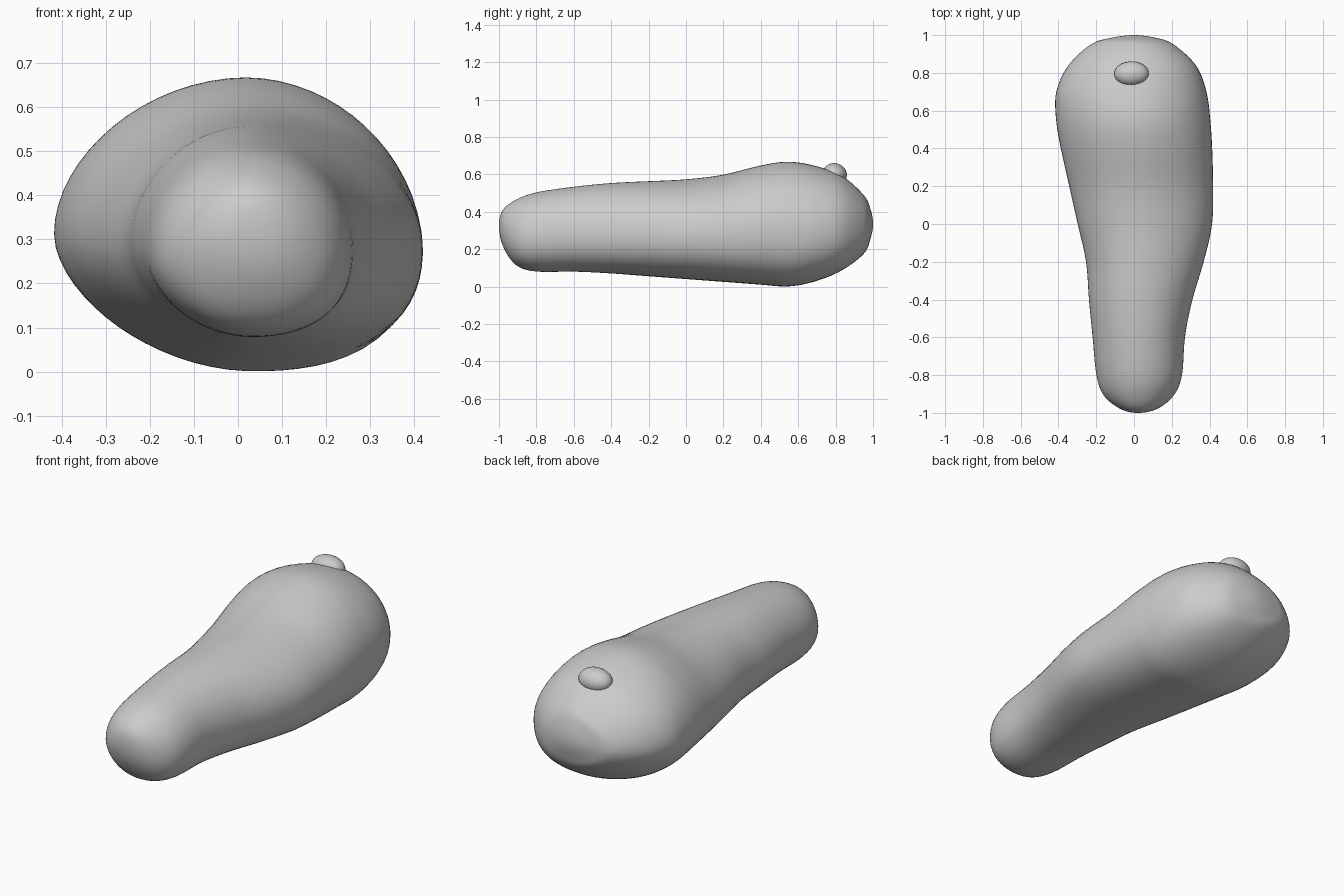
import bpy, bmesh, math
from mathutils import Vector

cube = bpy.data.objects.get("Cube")
if cube:
    bpy.data.objects.remove(cube)

grey = bpy.data.materials.new("soft grey")
grey.use_nodes = True
colour = (0.6, 0.6, 0.6, 1)
grey.diffuse_color = colour
grey.node_tree.nodes["Principled BSDF"].inputs["Base Color"].default_value = colour

# Body stations along the length: y, right side x, left side x, bottom z, top z
STATIONS = [
    (-1, .02, .02, .33, .33),
    (-.98, -.07, .12, .22, .41),
    (-.91, -.16, .21, .115, .465),
    (-.8, -.2, .255, .08, .505),
    (-.6, -.22, .27, .08, .535),
    (-.4, -.24, .31, .07, .555),
    (-.2, -.255, .37, .055, .565),
    (0, -.3, .415, .04, .575),
    (.2, -.345, .42, .025, .6),
    (.4, -.39, .415, .01, .65),
    (.55, -.415, .405, 0, .67),
    (.7, -.415, .385, .03, .645),
    (.84, -.35, .33, .09, .59),
    (.95, -.23, .21, .175, .49),
    (.985, -.125, .12, .25, .42),
    (1, 0, 0, .335, .335),
]
SIDES, STEPS = 64, 6


def spline(a, b, c, d, t):
    return [0.5 * (2 * q + (r - p) * t + (2 * p - 5 * q + 4 * r - s) * t * t
                   + (3 * q - p - 3 * r + s) * t ** 3)
            for p, q, r, s in zip(a, b, c, d)]


def mirrored(row):
    y, x0, x1, z0, z1 = row
    return (y, x1, x0, z1, z0)


def section_point(row, angle):
    y, x0, x1, z0, z1 = row
    c, s = math.cos(angle), math.sin(angle)
    # The lower left flank is full; the lower right one is flatter
    if s >= 0:
        n = 1.9
    else:
        n = 2.6 if c > 0 else 1.75
    big = min(1, max(0, (y + 1) / 1.2))
    n = 2.1 + (n - 2.1) * (0.5 + 0.5 * big)
    k = (abs(c) ** n + abs(s) ** n) ** (-1 / n)
    cx = x0 + (x1 - x0) * 0.5
    cx += (0.025 - cx) * 0.8 if x1 - x0 > 0.4 else 0
    cz = z0 + (z1 - z0) * 0.46
    rx = x1 - cx if c > 0 else cx - x0
    rz = z1 - cz if s > 0 else cz - z0
    return Vector((cx + rx * c * k, y, cz + rz * s * k))


def finish(name, bm):
    bmesh.ops.recalc_face_normals(bm, faces=bm.faces)
    for f in bm.faces:
        f.smooth = True
    mesh = bpy.data.meshes.new(name)
    bm.to_mesh(mesh)
    bm.free()
    mesh.materials.append(grey)
    ob = bpy.data.objects.new(name, mesh)
    bpy.context.collection.objects.link(ob)
    return ob


# Body: a lofted, rounded, slightly lopsided club
rows = [mirrored(STATIONS[1])] + STATIONS + [mirrored(STATIONS[-2])]
path = [spline(*rows[i:i + 4], j / STEPS)
        for i in range(len(rows) - 3) for j in range(STEPS)][1:]
bm = bmesh.new()
rings = [[bm.verts.new(section_point(row, math.tau * i / SIDES)) for i in range(SIDES)]
         for row in path]
for a, b in zip(rings, rings[1:]):
    for i in range(SIDES):
        j = (i + 1) % SIDES
        bm.faces.new((a[i], a[j], b[j], b[i]))
for ring, end in ((rings[0], STATIONS[0]), (rings[-1], STATIONS[-1])):
    tip = bm.verts.new((end[1], end[0], end[3]))
    for i in range(SIDES):
        bm.faces.new((ring[i], ring[(i + 1) % SIDES], tip))
# Even out the loft
for _ in range(4):
    bmesh.ops.smooth_vert(bm, verts=bm.verts, factor=0.4,
                          use_axis_x=True, use_axis_z=True)
finish("body", bm)

# Small knob on top of the thick end
bm = bmesh.new()
bmesh.ops.create_uvsphere(bm, u_segments=32, v_segments=16, radius=1)
knob = finish("top_knob", bm)
knob.scale = (.092, .066, .06)
knob.location = (-.013, .795, .6)
knob.rotation_euler = (-.3, 0, 0)
